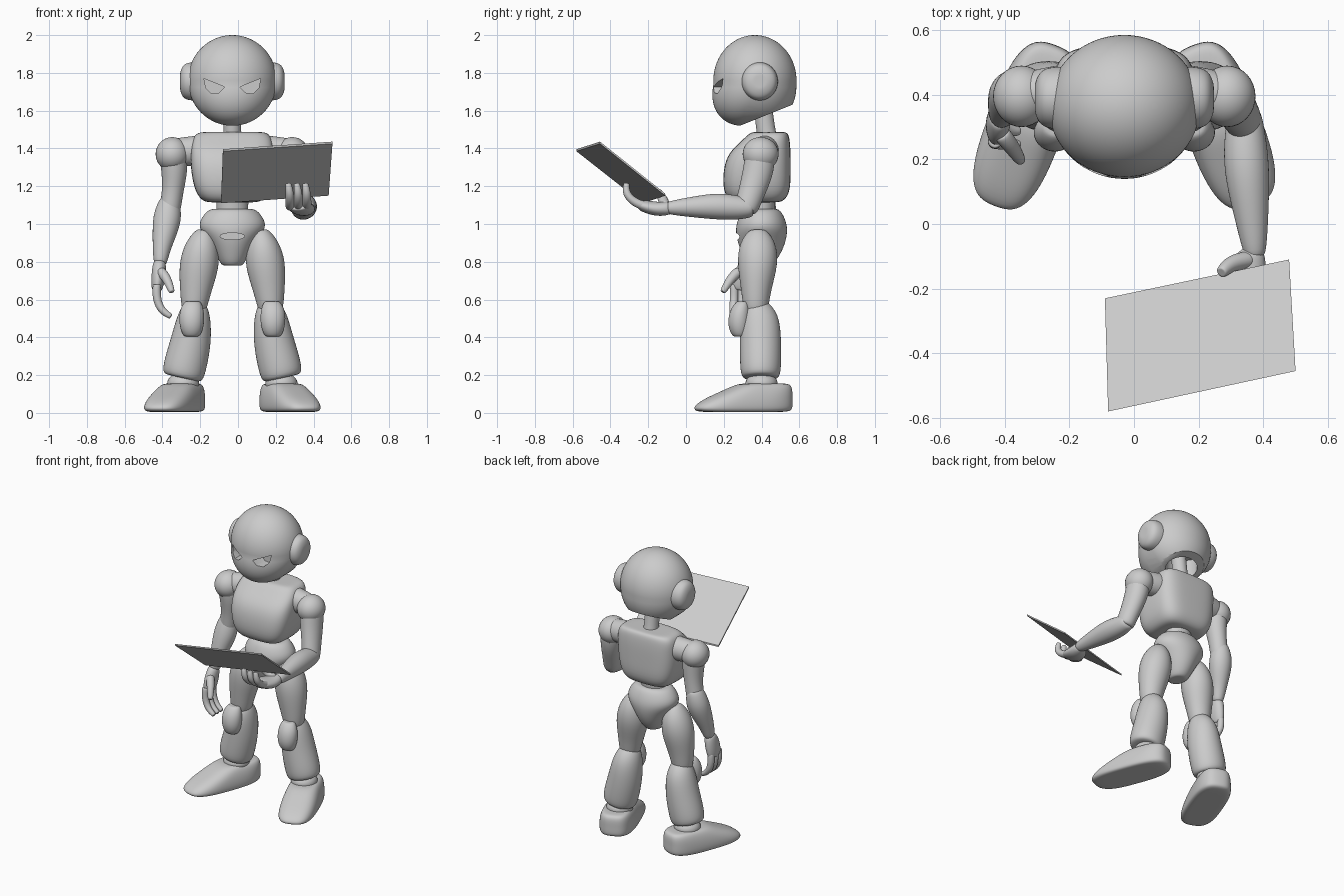
import bpy, bmesh, math
from mathutils import Vector, Matrix

cube = bpy.data.objects.get("Cube")
if cube:
    bpy.data.objects.remove(cube)

grey = bpy.data.materials.new("matte_grey")
grey.use_nodes = True
grey.diffuse_color = (0.6, 0.6, 0.6, 1)
grey.node_tree.nodes["Principled BSDF"].inputs["Base Color"].default_value = grey.diffuse_color

MID = -0.03                                    # body symmetry line
SIDES = (("right", -1), ("left", 1))


def finish(name, bm, smooth=True, subsurf=0):
    bmesh.ops.recalc_face_normals(bm, faces=bm.faces)
    mesh = bpy.data.meshes.new(name)
    bm.to_mesh(mesh)
    bm.free()
    mesh.materials.append(grey)
    obj = bpy.data.objects.new(name, mesh)
    bpy.context.collection.objects.link(obj)
    for face in mesh.polygons:
        face.use_smooth = smooth
    if subsurf:
        mod = obj.modifiers.new("Subdivision", "SUBSURF")
        mod.levels = mod.render_levels = subsurf
    return obj


def loft(name, rings, flat=False, power=2.0, sides=16, mirror=None):
    """Skin rings of (x, y, z, radius_u, radius_v); ends get a tight rounded cap."""
    if mirror:
        rings = [(MID + mirror * x, *rest) for x, *rest in rings]
    points = [Vector(ring[:3]) for ring in rings]
    last = len(rings) - 1
    bm = bmesh.new()
    loops = []
    for i, ring in enumerate(rings):
        t = (points[min(i + 1, last)] - points[max(i - 1, 0)]).normalized()
        if flat:
            t = Vector((0, 0, 1))
        ref = Vector((0, 1, 0)) if abs(t.x) > 0.9 else Vector((1, 0, 0))
        u = (ref - t * ref.dot(t)).normalized()
        v = t.cross(u)
        scales = [0.65, 1] if i == 0 else [1, 0.65] if i == last else [1]
        for scale in scales:
            loop = []
            for k in range(sides):
                a = math.tau * (k + 0.5) / sides
                c, s = math.cos(a), math.sin(a)
                p = u * math.copysign(abs(c) ** (2 / power), c) * ring[3]
                p += v * math.copysign(abs(s) ** (2 / power), s) * ring[-1]
                loop.append(bm.verts.new(points[i] + p * scale))
            loops.append(loop)
    for low, high in zip(loops, loops[1:]):
        for k in range(sides):
            n = (k + 1) % sides
            bm.faces.new((low[k], low[n], high[n], high[k]))
    bm.faces.new(loops[0])
    bm.faces.new(loops[-1])
    return finish(name, bm, subsurf=2)


def ball(name, centre, size):
    bm = bmesh.new()
    bmesh.ops.create_uvsphere(bm, u_segments=32, v_segments=20, radius=1)
    bmesh.ops.transform(bm, verts=bm.verts,
                        matrix=Matrix.Translation(centre) @ Matrix.Diagonal((*size, 1)))
    return finish(name, bm)


def prism(name, outline, depth):
    """Solid from a flat outline of 3D points pushed along a vector."""
    bm = bmesh.new()
    face = bm.faces.new([bm.verts.new(p) for p in outline])
    moved = bmesh.ops.extrude_face_region(bm, geom=[face])["geom"]
    bmesh.ops.translate(bm, vec=depth, verts=[e for e in moved if isinstance(e, bmesh.types.BMVert)])
    return finish(name, bm, smooth=False)


def oval(rx, ry, count=20):
    angles = (math.tau * k / count for k in range(count))
    return [(rx * math.cos(a), ry * math.sin(a)) for a in angles]


def carve(target, cutter):
    cutter.hide_render = True
    bpy.context.view_layer.objects.active = target
    for mod in [m.name for m in target.modifiers]:
        bpy.ops.object.modifier_apply(modifier=mod)
    cut = target.modifiers.new("Carve", "BOOLEAN")
    cut.operation, cut.object, cut.solver = "DIFFERENCE", cutter, "EXACT"
    bpy.ops.object.modifier_apply(modifier=cut.name)
    bpy.data.objects.remove(cutter)


def sharpen(obj, degrees=40):
    bpy.ops.object.select_all(action="DESELECT")
    obj.select_set(True)
    bpy.context.view_layer.objects.active = obj
    bpy.ops.object.shade_smooth_by_angle(angle=math.radians(degrees))


# Head: round skull, jaw pushed forward, nape pushed back, underside sliced off
bm = bmesh.new()
bmesh.ops.create_uvsphere(bm, u_segments=64, v_segments=40, radius=1)
for v in bm.verts:
    v.co = Vector((v.co.x * 0.235 + MID, v.co.y * 0.22 + 0.365, v.co.z * 0.24 + 1.76))
    drop = max(0, 1.74 - v.co.z)
    v.co.y += drop * (-0.3 if v.co.y < 0.365 else 0.12)
bmesh.ops.bisect_plane(bm, geom=bm.verts[:] + bm.edges[:] + bm.faces[:],
                       plane_co=(0, 0.56, 1.63), plane_no=(0, 0.4, -1), clear_outer=True)
bmesh.ops.holes_fill(bm, edges=[e for e in bm.edges if e.is_boundary])
head = finish("head", bm)
# Neck recess, slanted eye sockets and the domed ear pods
carve(head, prism("neck_cutter", [(MID + x, 0.43 + y, 1.5) for x, y in oval(0.11, 0.085)], (0, 0, 0.19)))
for side, s in SIDES:
    shape = ((0.04, 1.725), (0.07, 1.695), (0.11, 1.69), (0.14, 1.72), (0.15, 1.77), (0.1, 1.75))
    carve(head, prism("eye_cutter", [(MID + s * x, 0.1, z) for x, z in shape], (0, 0.14, 0)))
    loft(side + "_ear", [(0.15, 0.39, 1.755, 0.1, 0.105), (0.235, 0.39, 1.755, 0.1, 0.105),
                         (0.265, 0.39, 1.755, 0.08, 0.085), (0.277, 0.39, 1.755, 0.045, 0.045)], mirror=s)
sharpen(head)

# Neck, chest, waist
loft("neck", [(MID, 0.44, 1.42, 0.055, 0.055), (MID, 0.42, 1.5, 0.045, 0.05), (MID, 0.4, 1.7, 0.05, 0.05)])
loft("chest", [(MID, 0.375, 1.115, 0.155, 0.14), (MID, 0.375, 1.17, 0.2, 0.18),
               (MID, 0.375, 1.29, 0.222, 0.18), (MID, 0.39, 1.38, 0.222, 0.165),
               (MID, 0.425, 1.445, 0.215, 0.125), (MID, 0.44, 1.487, 0.19, 0.1)],
     flat=True, power=3.6, sides=24)
loft("waist", [(MID, 0.4, 1.03, 0.085, 0.07), (MID, 0.4, 1.09, 0.085, 0.07), (MID, 0.4, 1.15, 0.09, 0.08)])

# Pelvis with a slot in front
pelvis = loft("pelvis", [(MID, 0.4, 1.08, 0.125, 0.095), (MID, 0.4, 1.045, 0.16, 0.12),
                         (MID, 0.4, 0.985, 0.19, 0.142), (MID, 0.4, 0.92, 0.135, 0.135),
                         (MID, 0.4, 0.85, 0.095, 0.11), (MID, 0.39, 0.78, 0.06, 0.07)], flat=True)
carve(pelvis, prism("slot_cutter", [(MID + x, 0.2, 0.935 + z) for x, z in oval(0.065, 0.018)], (0, 0.13, 0)))
sharpen(pelvis)

# Legs and shoes
for side, s in SIDES:
    loft(side + "_thigh", [(0.145, 0.38, 0.965, 0.045, 0.05), (0.158, 0.38, 0.9, 0.088, 0.1),
                           (0.175, 0.38, 0.79, 0.112, 0.112), (0.195, 0.37, 0.65, 0.085, 0.08),
                           (0.205, 0.37, 0.53, 0.065, 0.065)], mirror=s)
    loft(side + "_knee_pad", [(0.21, 0.3, 0.59, 0.045, 0.035), (0.215, 0.285, 0.54, 0.068, 0.058),
                              (0.215, 0.28, 0.46, 0.068, 0.062), (0.215, 0.285, 0.405, 0.045, 0.04)],
         flat=True, mirror=s)
    loft(side + "_shin", [(0.195, 0.365, 0.58, 0.06, 0.06), (0.202, 0.39, 0.51, 0.092, 0.108),
                          (0.218, 0.395, 0.38, 0.11, 0.112), (0.248, 0.395, 0.26, 0.117, 0.112),
                          (0.265, 0.395, 0.185, 0.112, 0.105)], mirror=s)
    ball(side + "_ankle", (MID + s * 0.26, 0.4, 0.155), (0.085, 0.085, 0.06))
    shoe = loft(side + "_shoe", [(0, -0.105, 0.005, 0.114, 0.265), (0, -0.105, 0.035, 0.12, 0.272),
                                 (0, -0.075, 0.075, 0.117, 0.24), (0, -0.02, 0.12, 0.106, 0.185),
                                 (0, 0.015, 0.155, 0.088, 0.14)], flat=True, power=3.0, sides=24)
    shoe.location = (MID + s * 0.27, 0.4, 0)
    shoe.rotation_euler.z = s * 0.36
    # Shoulder joint
    ball(side + "_shoulder", (MID + s * 0.318, 0.395, 1.37), (0.088, 0.095, 0.09))
    loft(side + "_shoulder_link", [(0.15, 0.42, 1.39, 0.08, 0.085), (0.22, 0.415, 1.385, 0.075, 0.08),
                                   (0.31, 0.4, 1.38, 0.07, 0.075)], mirror=s)

# Hanging right arm
loft("right_upper_arm", [(-0.345, 0.395, 1.39, 0.075, 0.08), (-0.335, 0.4, 1.28, 0.072, 0.075),
                         (-0.345, 0.41, 1.17, 0.055, 0.06), (-0.365, 0.41, 1.05, 0.06, 0.06)])
loft("right_forearm", [(-0.36, 0.42, 1.14, 0.05, 0.055), (-0.372, 0.41, 1.05, 0.078, 0.075),
                       (-0.385, 0.385, 0.97, 0.07, 0.07), (-0.405, 0.35, 0.87, 0.048, 0.05),
                       (-0.412, 0.33, 0.79, 0.036, 0.038)])
loft("right_palm", [(-0.415, 0.33, 0.8, 0.035, 0.04), (-0.42, 0.31, 0.73, 0.04, 0.065),
                    (-0.43, 0.3, 0.65, 0.03, 0.06)])
loft("right_thumb", [(-0.41, 0.28, 0.75, 0.03, 0.03), (-0.375, 0.235, 0.71, 0.026, 0.026),
                     (-0.35, 0.195, 0.64, 0.018, 0.018)], sides=10)
for k in range(3):
    y = 0.255 + 0.042 * k
    loft("right_finger_%d" % (k + 1), [(-0.43, y, 0.68, 0.024, 0.024), (-0.432, y, 0.6, 0.024, 0.024),
                                       (-0.405, y - 0.005, 0.54, 0.022, 0.022),
                                       (-0.355, y - 0.01, 0.51, 0.016, 0.016)], sides=10)

# Raised left arm
loft("left_upper_arm", [(0.29, 0.395, 1.39, 0.075, 0.08), (0.3, 0.385, 1.28, 0.073, 0.085),
                        (0.325, 0.345, 1.16, 0.06, 0.07), (0.342, 0.315, 1.07, 0.06, 0.065)])
loft("left_forearm", [(0.343, 0.355, 1.085, 0.05, 0.05), (0.343, 0.28, 1.085, 0.065, 0.065),
                      (0.348, 0.17, 1.095, 0.074, 0.074), (0.363, 0.03, 1.09, 0.055, 0.055),
                      (0.375, -0.1, 1.085, 0.035, 0.035)])
loft("left_palm", [(0.375, -0.08, 1.085, 0.035, 0.035), (0.345, -0.15, 1.075, 0.07, 0.04),
                   (0.32, -0.24, 1.1, 0.07, 0.032)])
loft("left_thumb", [(0.36, -0.11, 1.09, 0.03, 0.03), (0.3, -0.12, 1.13, 0.028, 0.028),
                    (0.27, -0.15, 1.175, 0.02, 0.02)], sides=10)
for k in range(3):
    x = 0.275 + 0.045 * k
    loft("left_finger_%d" % (k + 1), [(x, -0.2, 1.09, 0.026, 0.026), (x, -0.27, 1.11, 0.025, 0.025),
                                      (x, -0.32, 1.16, 0.023, 0.023),
                                      (x - 0.01, -0.315, 1.215, 0.018, 0.018)], sides=10)

# Held tablet
prism("tablet", [(-0.09, -0.23, 1.11), (0.48, -0.11, 1.15), (0.5, -0.455, 1.425), (-0.08, -0.58, 1.385)],
      (0, 0, 0.011))
